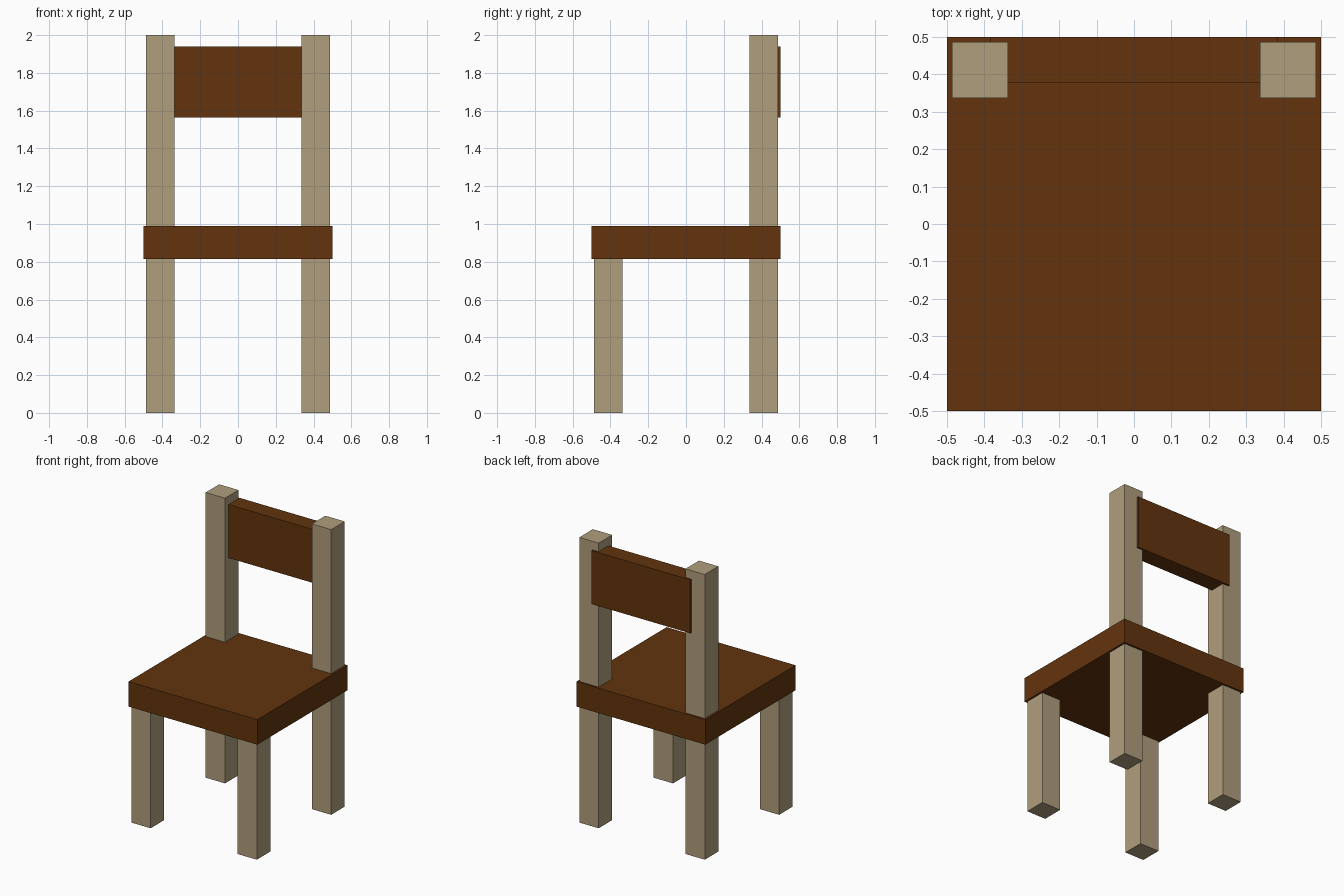
import bpy

if "Cube" in bpy.data.objects:
    bpy.data.objects.remove(bpy.data.objects["Cube"])


def make_material(name, rgb):
    m = bpy.data.materials.new(name)
    m.diffuse_color = (*rgb, 1.0)
    m.use_nodes = True
    m.node_tree.nodes["Principled BSDF"].inputs["Base Color"].default_value = m.diffuse_color
    return m


dark_wood = make_material("dark brown wood", (0.124, 0.034, 0.004))
pale_wood = make_material("pale tan wood", (0.434, 0.342, 0.205))


def box(name, lo, hi, material):
    """Axis-aligned box between two corners."""
    centre = [(a + b) / 2 for a, b in zip(lo, hi)]
    size = [b - a for a, b in zip(lo, hi)]
    bpy.ops.mesh.primitive_cube_add(size=1, location=centre)
    ob = bpy.context.object
    ob.name = name
    ob.scale = size
    bpy.ops.object.transform_apply(location=False, rotation=False, scale=True)
    ob.data.materials.append(material)
    return ob


# Seat slab
box("seat", (-0.5, -0.5, 0.815), (0.5, 0.5, 0.99), dark_wood)

# Backrest panel, let into the posts and slightly proud of them at the rear
box("backrest", (-0.383, 0.378, 1.565), (0.383, 0.5, 1.94), dark_wood)

# Legs: short at the front, full-height posts at the back
inner, outer = 0.337, 0.487
for side, s in (("left", -1), ("right", 1)):
    x0, x1 = sorted((s * inner, s * outer))
    box(f"front_leg_{side}", (x0, -outer, 0), (x1, -inner, 0.83), pale_wood)
    box(f"back_post_{side}", (x0, inner, 0), (x1, outer, 2.0), pale_wood)
